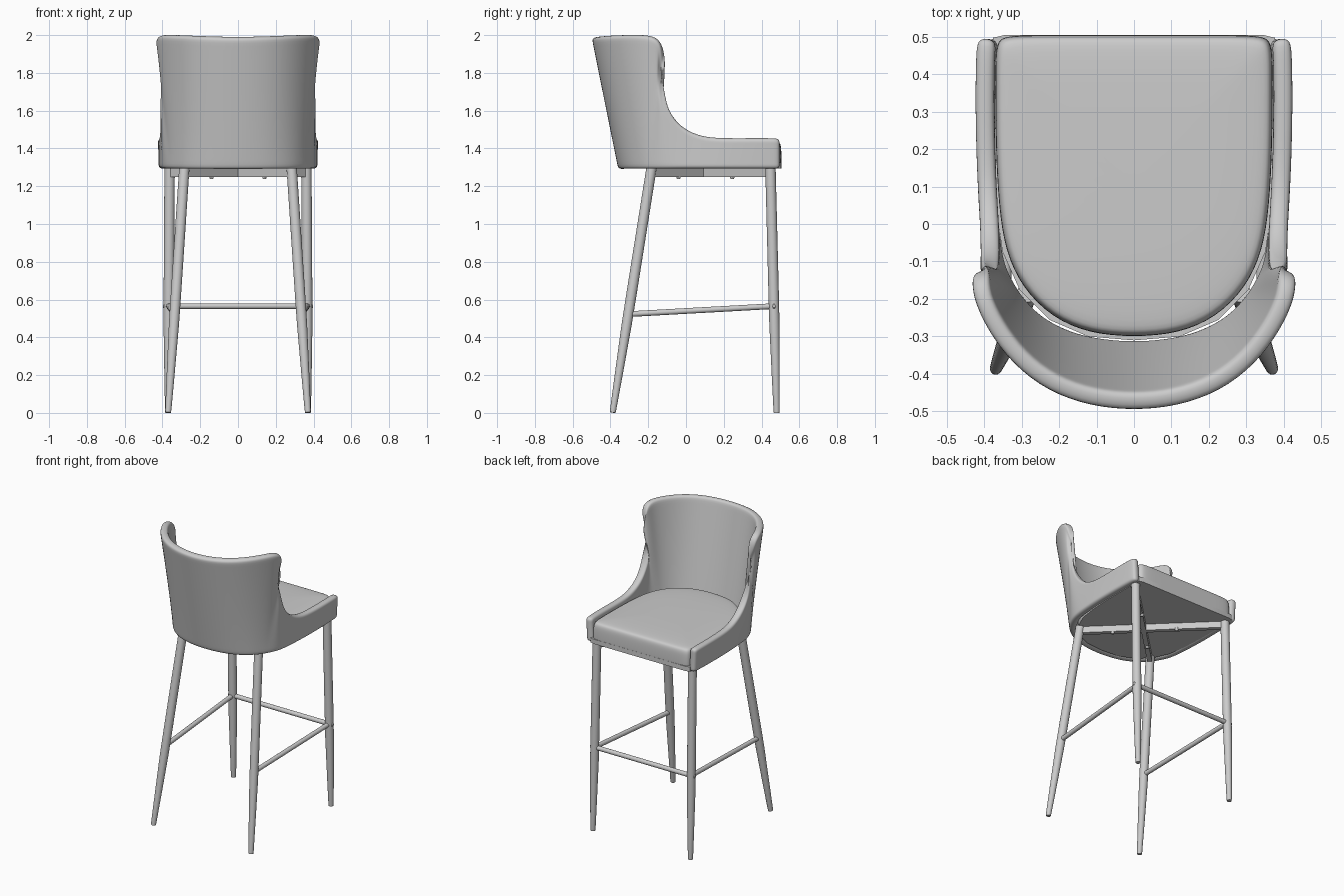
import bpy, bmesh, math
from mathutils import Vector

cube = bpy.data.objects.get("Cube")
if cube:
    bpy.data.objects.remove(cube, do_unlink=True)

grey = bpy.data.materials.new("soft_grey")
grey.use_nodes = True
colour = (0.6, 0.6, 0.6, 1)
grey.diffuse_color = colour
grey.node_tree.nodes["Principled BSDF"].inputs["Base Color"].default_value = colour


def finish(name, bm, subdivide=0, thickness=0):
    bmesh.ops.recalc_face_normals(bm, faces=bm.faces)
    mesh = bpy.data.meshes.new(name)
    bm.to_mesh(mesh)
    bm.free()
    mesh.materials.append(grey)
    obj = bpy.data.objects.new(name, mesh)
    bpy.context.collection.objects.link(obj)
    if thickness:
        solid = obj.modifiers.new("thickness", "SOLIDIFY")
        solid.thickness = thickness
        solid.offset = 0
    if subdivide:
        sub = obj.modifiers.new("smooth", "SUBSURF")
        sub.levels = sub.render_levels = subdivide
        mesh.polygons.foreach_set("use_smooth", [True] * len(mesh.polygons))
    else:
        bpy.ops.object.select_all(action="DESELECT")
        obj.select_set(True)
        bpy.context.view_layer.objects.active = obj
        bpy.ops.object.shade_smooth_by_angle(angle=math.radians(40))
    return obj


def loft(rings, closed=True, caps=True):
    bm = bmesh.new()
    grid = [[bm.verts.new(p) for p in ring] for ring in rings]
    n = len(grid[0])
    for a, b in zip(grid, grid[1:]):
        for i in range(n if closed else n - 1):
            j = (i + 1) % n
            bm.faces.new((a[i], a[j], b[j], b[i]))
    if caps:
        bm.faces.new(grid[0])
        bm.faces.new(grid[-1])
    return bm


def tube(name, start, end, profile, sides=24):
    # profile: (fraction along the tube, radius)
    start, end = Vector(start), Vector(end)
    turn = (end - start).to_track_quat("Z", "Y")
    rings = []
    for t, r in profile:
        angles = [math.tau * i / sides for i in range(sides)]
        rings.append([start.lerp(end, t) + turn @ Vector((r * math.cos(a), r * math.sin(a), 0))
                      for a in angles])
    return finish(name, loft(rings))


# Wraparound back and arms: (bottom x, y) and (rim x, y, z), from arm tip to back centre
stations = [
    ((.385, .496), (.393, .496, 1.452)), ((.39, .46), (.399, .46, 1.456)),
    ((.395, .3), (.4, .3, 1.455)), ((.395, .15), (.395, .15, 1.455)),
    ((.39, .05), (.39, .06, 1.47)), ((.385, -.02), (.385, -.03, 1.515)),
    ((.38, -.06), (.385, -.095, 1.6)), ((.372, -.1), (.39, -.128, 1.7)),
    ((.36, -.135), (.4, -.13, 1.8)), ((.345, -.165), (.408, -.12, 1.9)),
    ((.33, -.19), (.412, -.135, 1.975)), ((.315, -.21), (.41, -.19, 2.0)),
    ((.28, -.25), (.375, -.27, 2.002)), ((.23, -.285), (.31, -.36, 2.0)),
    ((.16, -.315), (.22, -.43, 1.996)), ((.08, -.33), (.11, -.468, 1.992)),
    ((0, -.335), (0, -.478, 1.99)),
]


def column(bottom, rim, side):
    low = Vector((bottom[0] * side, bottom[1], 1.292))
    high = Vector((rim[0] * side, rim[1], rim[2]))
    edge = .03 / (high - low).length
    steps = [0] + [edge + (1 - 2 * edge) * i / 5 for i in range(6)] + [1]
    return [low.lerp(high, t) for t in steps]


columns = [column(b, r, 1) for b, r in stations]
columns += [column(b, r, -1) for b, r in reversed(stations[:-1])]
finish("backrest_and_arms", loft(columns, closed=False, caps=False), subdivide=2, thickness=.05)

# Seat outline, mirrored into a full loop
half = [(.2, .505), (.34, .505), (.37, .49), (.371, .4), (.37, .2), (.362, .05), (.345, -.07),
        (.3, -.17), (.22, -.25), (.12, -.293)]
outline = [(0, .505)] + half + [(0, -.303)] + [(-x, y) for x, y in reversed(half)]


def seat_ring(scale, z):
    return [(x * scale, min(.505, .1 + (y - .1) * scale), z) for x, y in outline]


cushion = [(.96, 1.3), (.995, 1.305), (1, 1.33), (1, 1.4), (.985, 1.43),
           (.94, 1.44), (.6, 1.446), (.1, 1.447)]
finish("seat_cushion", loft([seat_ring(s, z) for s, z in cushion]), subdivide=2)
finish("seat_base", loft([seat_ring(1.02, z) for z in (1.293, 1.325)]))

# Tapered legs, side rails and under-seat cross
leg_profile = [(0, .015), (.012, .0165), (.15, .021), (.36, .027), (.5, .0275), (1, .0275)]
rail = [(0, .015), (1, .015)]
for side, label in ((1, "left"), (-1, "right")):
    tube("front_post_" + label, (.37 * side, .48, 0), (.362 * side, .447, 1.3), leg_profile)
    tube("back_post_" + label, (.37 * side, -.388, .002), (.284 * side, -.182, 1.3), leg_profile)
    tube("side_rail_" + label, (.336 * side, -.3, .523), (.366 * side, .462, .565), rail)
    tube("rail_bolt_" + label, (.36 * side, .466, .565), (.397 * side, .466, .565),
         [(0, .012), (.9, .012), (1, .008)])

    # Flat brace running diagonally between two leg tops
    a, b = Vector((-.28 * side, -.18, 0)), Vector((.355 * side, .44, 0))
    along = (b - a).normalized()
    across = Vector((-along.y, along.x, 0)) * .015
    corners = [a + across, b + across, b - across, a - across]
    finish("cross_brace_" + label,
           loft([[p + Vector((0, 0, z)) for p in corners] for z in (1.25, 1.3)]))
    for x, y in ((.14, .245), (-.14, -.04)):
        tube("brace_screw_" + label, (x * side, y, 1.238), (x * side, y, 1.26),
             [(0, .008), (.3, .011), (1, .011)], sides=12)

tube("foot_rail", (-.366, .465, .565), (.366, .465, .565), rail)
